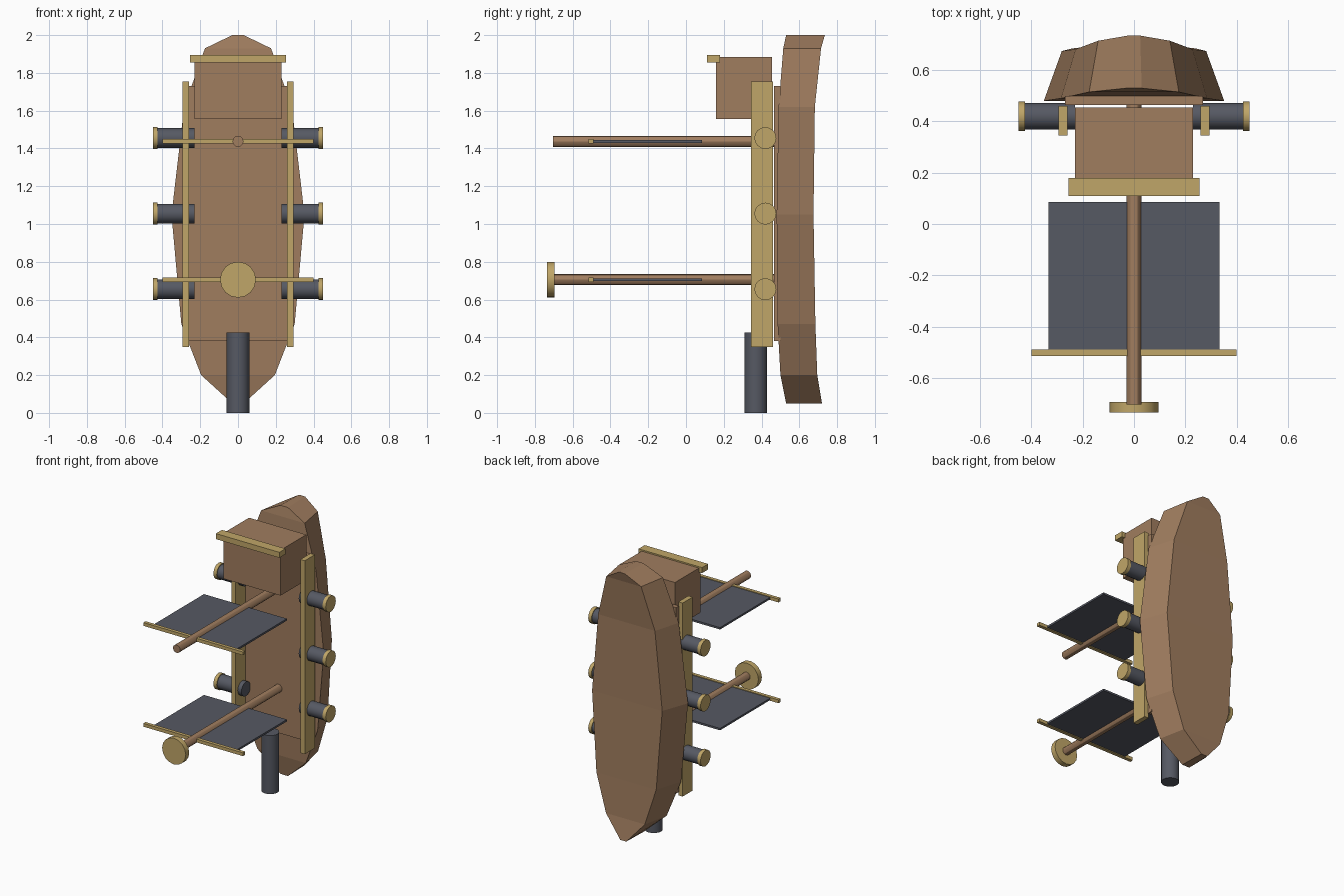
import bpy
import bmesh
from math import pi
from mathutils import Matrix

if "Cube" in bpy.data.objects:
    bpy.data.objects.remove(bpy.data.objects["Cube"], do_unlink=True)


def material(name, rgb):
    m = bpy.data.materials.new(name)
    m.use_nodes = True
    m.diffuse_color = (*rgb, 1)
    m.node_tree.nodes["Principled BSDF"].inputs["Base Color"].default_value = (*rgb, 1)
    return m


WOOD = material("brown wood", (0.352, 0.205, 0.114))
GOLD = material("dull gold", (0.527, 0.381, 0.138))
SLATE = material("slate grey", (0.093, 0.100, 0.125))


def finish(name, bm, mat):
    bmesh.ops.recalc_face_normals(bm, faces=bm.faces)
    me = bpy.data.meshes.new(name)
    bm.to_mesh(me)
    bm.free()
    me.materials.append(mat)
    ob = bpy.data.objects.new(name, me)
    bpy.context.collection.objects.link(ob)
    return ob


def box(name, mat, xs, ys, zs):
    bm = bmesh.new()
    mid = [(a + b) / 2 for a, b in (xs, ys, zs)]
    size = [b - a for a, b in (xs, ys, zs)]
    bmesh.ops.create_cube(bm, size=1, matrix=Matrix.Translation(mid) @ Matrix.Diagonal((*size, 1)))
    return finish(name, bm, mat)


def rod(name, mat, axis, centre, radius, length, sides=16):
    turn = {"x": Matrix.Rotation(pi / 2, 4, "Y"), "y": Matrix.Rotation(pi / 2, 4, "X"),
            "z": Matrix.Identity(4)}[axis]
    bm = bmesh.new()
    bmesh.ops.create_cone(bm, cap_ends=True, segments=sides, radius1=radius, radius2=radius,
                          depth=length, matrix=Matrix.Translation(centre) @ turn)
    ob = finish(name, bm, mat)
    with bpy.context.temp_override(object=ob, active_object=ob, selected_objects=[ob],
                                   selected_editable_objects=[ob]):
        bpy.ops.object.shade_smooth_by_angle(angle=pi / 6)
    return ob


# Hull: stations of height, deck half width, deck y, keel y
stations = [
    (0.05, 0.03, 0.53, 0.72), (0.20, 0.195, 0.50, 0.695), (0.47, 0.30, 0.485, 0.685),
    (1.05, 0.352, 0.48, 0.675), (1.62, 0.285, 0.49, 0.682), (1.93, 0.175, 0.515, 0.715),
    (2.00, 0.03, 0.53, 0.735),
]
bm = bmesh.new()
rings = []
for z, w, deck, keel in stations:
    rings.append([bm.verts.new(p) for p in
                  ((-w, deck, z), (w, deck, z), (w * 0.8, keel, z), (-w * 0.8, keel, z))])
for low, high in zip(rings, rings[1:]):
    for i in range(4):
        j = (i + 1) % 4
        bm.faces.new((low[i], low[j], high[j], high[i]))
bm.faces.new(rings[0])
bm.faces.new(rings[-1])
finish("hull", bm, WOOD)

# Deck plate, cabin and bow post
box("deck_plate", WOOD, (-0.27, 0.27), (0.465, 0.50), (0.38, 1.73))
box("cabin", WOOD, (-0.23, 0.23), (0.16, 0.455), (1.555, 1.885))
box("cabin_trim", GOLD, (-0.255, 0.255), (0.11, 0.18), (1.855, 1.895))
rod("bow_post", SLATE, "z", (0, 0.37, 0.212), 0.06, 0.425)

# Side rails with three cannons each
for side, s in (("left", 1), ("right", -1)):
    box(side + "_rail", GOLD, sorted((s * 0.26, s * 0.295)), (0.345, 0.46), (0.35, 1.755))
    for n in range(3):
        z = 0.655 + 0.4 * n
        rod(f"{side}_cannon_{n + 1}", SLATE, "x", (s * 0.333, 0.42, z), 0.052, 0.206)
        rod(f"{side}_muzzle_{n + 1}", GOLD, "x", (s * 0.438, 0.42, z), 0.058, 0.026)

# Masts with yards and sails
for label, z in (("lower", 0.705), ("upper", 1.437)):
    rod(label + "_mast", WOOD, "y", (0, -0.112, z), 0.029, 1.186, 12)
    box(label + "_yard", GOLD, (-0.40, 0.40), (-0.515, -0.49), (z - 0.012, z + 0.012))
    box(label + "_sail", SLATE, (-0.333, 0.333), (-0.495, 0.085), (z - 0.007, z + 0.007))
rod("crows_nest", GOLD, "y", (0, -0.715, 0.705), 0.095, 0.04)
